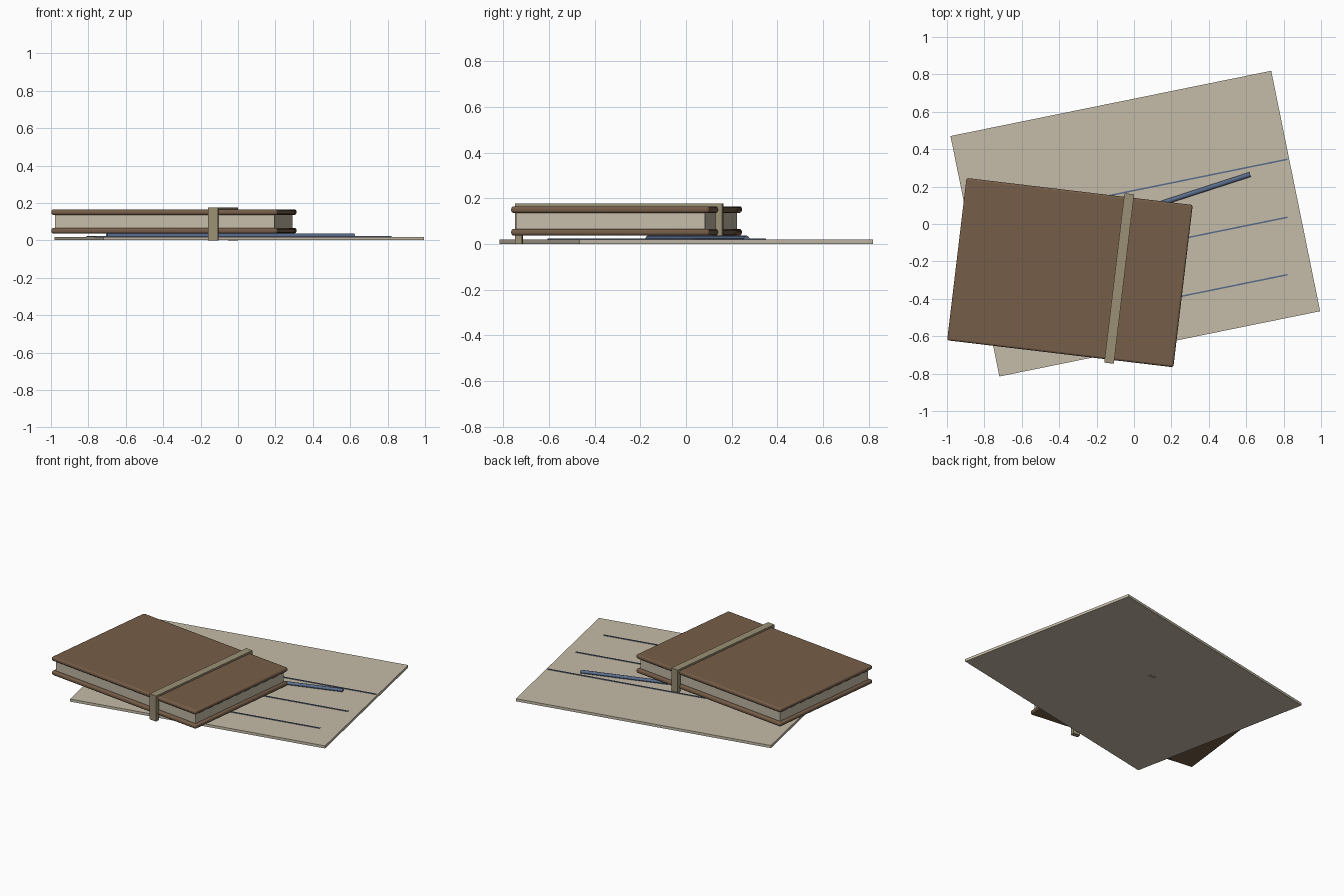
import bpy
from math import radians, cos, sin

if "Cube" in bpy.data.objects:
    bpy.data.objects.remove(bpy.data.objects["Cube"])


def material(name, rgb):
    m = bpy.data.materials.new(name)
    m.diffuse_color = (*rgb, 1)
    m.use_nodes = True
    m.node_tree.nodes["Principled BSDF"].inputs["Base Color"].default_value = m.diffuse_color
    return m


PAPER = material("paper", (0.56, 0.50, 0.39))
LEATHER = material("leather", (0.18, 0.11, 0.065))
STRAP = material("strap", (0.33, 0.28, 0.18))
INK = material("ink", (0.10, 0.15, 0.26))


def box(name, center, size, z0, z1, angle, mat, bevel=0):
    bpy.ops.mesh.primitive_cube_add(size=1, location=(*center, (z0 + z1) / 2))
    o = bpy.context.object
    o.name = name
    o.scale = (*size, z1 - z0)
    bpy.ops.object.transform_apply(location=False, rotation=False, scale=True)
    o.rotation_euler.z = radians(angle)
    o.data.materials.append(mat)
    if bevel:
        b = o.modifiers.new("rounded", 'BEVEL')
        b.width = bevel
        b.segments = 3
        bpy.ops.object.shade_smooth_by_angle()
    return o


# loose sheet with ruled lines
SHEET = 11.5
box("sheet", (0.007, 0.002), (1.75, 1.312), 0.001, 0.019, SHEET, PAPER)
for i, y in enumerate((0.18, -0.13, -0.437)):
    box(f"ruled_line_{i + 1}", (0.005, y), (1.664, 0.008), 0.017, 0.023, SHEET, INK)

# book, positioned through its own rotated frame
BOOK = -6.8
CX, CY = -0.3425, -0.26


def on_book(x, y):
    a = radians(BOOK)
    return (CX + x * cos(a) - y * sin(a), CY + x * sin(a) + y * cos(a))


box("pages", on_book(0, 0), (1.18, 0.832), 0.06, 0.145, BOOK, PAPER)
for name, z in (("bottom_cover", 0.037), ("top_cover", 0.136)):
    box(name, on_book(0, 0), (1.218, 0.874), z, z + 0.029, BOOK, LEATHER, 0.011)

# strap over the top with a drop at each end
box("strap_top", on_book(0.265, 0), (0.052, 0.912), 0.16, 0.177, BOOK, STRAP)
for name, s in (("strap_front", -1), ("strap_back", 1)):
    box(name, on_book(0.265, s * 0.4415), (0.052, 0.029), 0, 0.177, BOOK, STRAP)

# pen lying under the book
bpy.ops.mesh.primitive_cylinder_add(
    vertices=12, radius=0.013, depth=1.39, location=(-0.04, 0.05, 0.024),
    rotation=(0, radians(90), radians(18)))
pen = bpy.context.object
pen.name = "pen"
pen.data.materials.append(INK)
bpy.ops.object.shade_smooth_by_angle()
